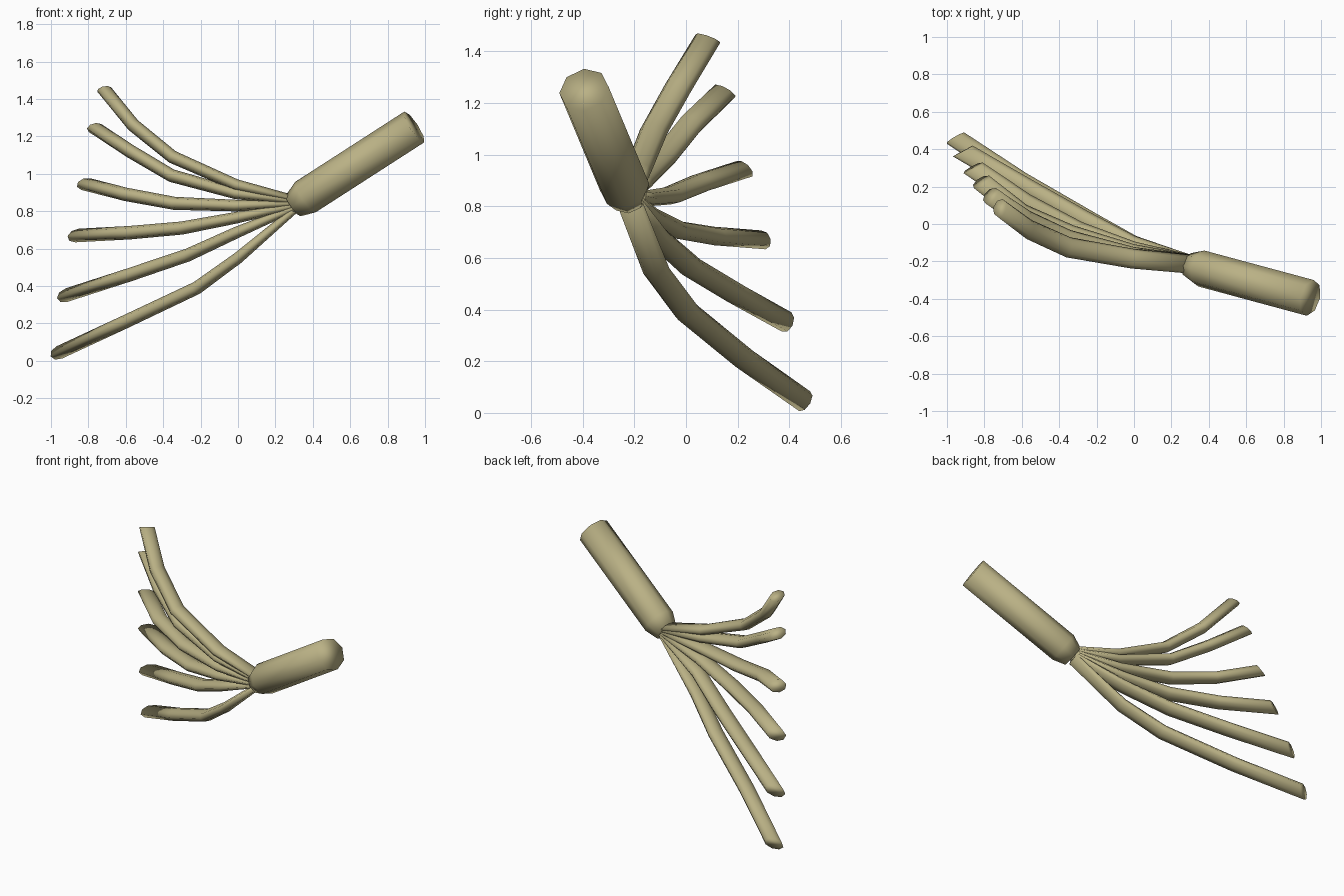
import bpy, bmesh, math
from mathutils import Vector

cube = bpy.data.objects.get("Cube")
if cube:
    bpy.data.objects.remove(cube, do_unlink=True)

mat = bpy.data.materials.new("dry khaki")
mat.use_nodes = True
COLOUR = (0.49, 0.44, 0.235, 1)
mat.diffuse_color = COLOUR
mat.node_tree.nodes["Principled BSDF"].inputs["Base Color"].default_value = COLOUR


def tube(name, path, radii, end_normal=None, sides=8, turn=0.0):
    """Loft elliptical rings along a path; the last ring may be cut at a slant."""
    pts = [Vector(p) for p in path]
    bm = bmesh.new()
    rings = []
    last = len(pts) - 1
    for i, p in enumerate(pts):
        before = (p - pts[i - 1]).normalized() if i else Vector()
        after = (pts[i + 1] - p).normalized() if i < last else Vector()
        t = (before + after).normalized()
        thin = t.cross(Vector((0, 1, 0))).normalized()
        wide = thin.cross(t)
        a, b = radii[i]
        ring = []
        for k in range(sides):
            ang = math.tau * (k + turn) / sides
            o = wide * a * math.cos(ang) + thin * b * math.sin(ang)
            if end_normal and i == last:
                o -= t * (o.dot(end_normal) / t.dot(end_normal))
            ring.append(bm.verts.new(p + o))
        rings.append(ring)
    for r, s in zip(rings, rings[1:]):
        for k in range(sides):
            j = (k + 1) % sides
            bm.faces.new((r[k], r[j], s[j], s[k]))
    bm.faces.new(rings[0][::-1])
    bm.faces.new(rings[-1])
    bmesh.ops.recalc_face_normals(bm, faces=bm.faces)
    for f in bm.faces:
        f.smooth = True
    mesh = bpy.data.meshes.new(name)
    bm.to_mesh(mesh)
    bm.free()
    mesh.materials.append(mat)
    obj = bpy.data.objects.new(name, mesh)
    bpy.context.collection.objects.link(obj)
    return obj


# Thick handle with a tapered lower end
tube("handle", [(0.295, -0.222, 0.828), (0.36, -0.238, 0.875), (0.942, -0.395, 1.25)],
     [(0.068, 0.068), (0.098, 0.098), (0.098, 0.098)])

# Fan of curved prongs, from top to bottom: (knee, bend, outer bend, tip)
FAN = [
    [(-0.01, -0.185, 0.94), (-0.35, -0.125, 1.09), (-0.56, -0.03, 1.26), (-0.715, 0.085, 1.45)],
    [(-0.01, -0.175, 0.895), (-0.355, -0.085, 0.99), (-0.575, 0.02, 1.12), (-0.765, 0.15, 1.245)],
    [(-0.01, -0.16, 0.83), (-0.34, -0.06, 0.842), (-0.6, 0.055, 0.89), (-0.815, 0.225, 0.945)],
    [(-0.01, -0.145, 0.765), (-0.3, -0.04, 0.71), (-0.58, 0.11, 0.685), (-0.86, 0.3, 0.67)],
    [(-0.01, -0.115, 0.685), (-0.27, 0.02, 0.565), (-0.58, 0.195, 0.46), (-0.915, 0.39, 0.352)],
    [(0.0, -0.115, 0.55), (-0.22, 0.005, 0.39), (-0.6, 0.225, 0.21), (-0.955, 0.46, 0.045)],
]
RADII = [(0.05, 0.02), (0.053, 0.031), (0.055, 0.035), (0.054, 0.036), (0.052, 0.036)]
TOP_CUT = Vector((-0.25, 0.35, 0.9))
LOW_CUT = Vector((-0.45, 0.85, -0.2))
for i, bends in enumerate(FAN):
    f = i / (len(FAN) - 1)
    root = (0.3, -0.215, 0.865 - 0.06 * f)
    tube(f"prong_{i + 1}", [root] + bends, RADII, TOP_CUT.lerp(LOW_CUT, f).normalized())
